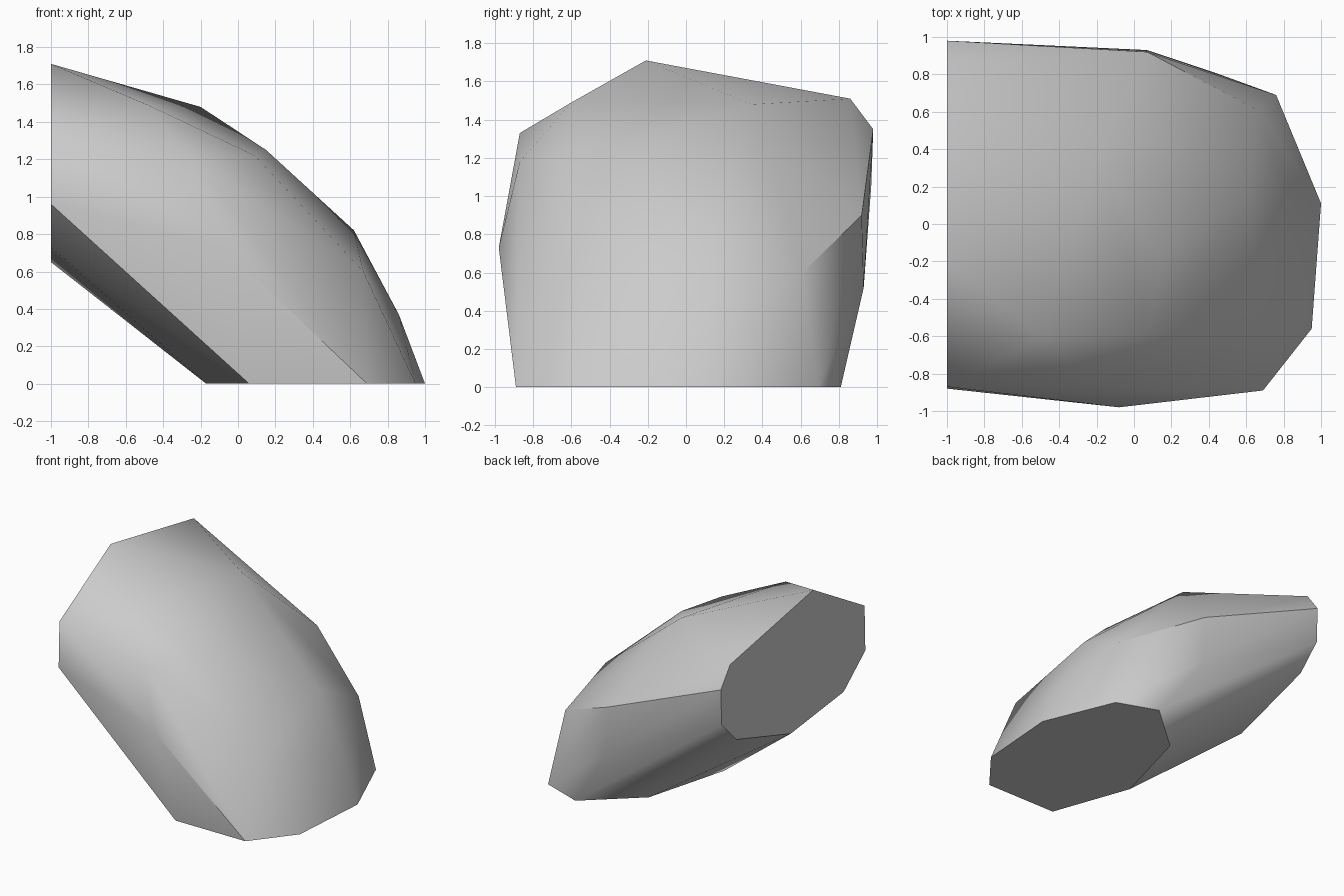
import bpy
import bmesh
import math

# Remove only the default cube
default = bpy.data.objects.get("Cube")
if default:
    bpy.data.objects.remove(default, do_unlink=True)


def make_material(name, colour):
    material = bpy.data.materials.new(name)
    material.use_nodes = True
    material.diffuse_color = colour
    shader = material.node_tree.nodes["Principled BSDF"]
    shader.inputs["Base Color"].default_value = colour
    shader.inputs["Roughness"].default_value = 0.9
    return material


def faceted_stone(name, points, material, sharp_angle):
    """Wrap a faceted skin around the corner points and merge flat facets."""
    bm = bmesh.new()
    for point in points:
        bm.verts.new(point)
    hull = bmesh.ops.convex_hull(bm, input=bm.verts[:])
    spare = {g for g in hull["geom_interior"] + hull["geom_unused"]
             if isinstance(g, bmesh.types.BMVert)}
    bmesh.ops.delete(bm, geom=list(spare), context='VERTS')
    bmesh.ops.dissolve_limit(bm, angle_limit=math.radians(0.5),
                             verts=bm.verts[:], edges=bm.edges[:])
    bmesh.ops.recalc_face_normals(bm, faces=bm.faces[:])
    mesh = bpy.data.meshes.new(name)
    bm.to_mesh(mesh)
    bm.free()
    mesh.materials.append(material)
    stone = bpy.data.objects.new(name, mesh)
    bpy.context.collection.objects.link(stone)

    # Soft facets, with only the strong creases kept sharp
    bpy.ops.object.select_all(action='DESELECT')
    stone.select_set(True)
    bpy.context.view_layer.objects.active = stone
    bpy.ops.object.shade_smooth_by_angle(angle=math.radians(sharp_angle))
    return stone


# Flat cut on the side, as (y, z)
side_cut = [(-.21, 1.71), (-.87, 1.33), (-.88, .96), (-.6, .73), (.08, .65),
            (.78, .87), (.97, 1.06), (.98, 1.35), (.86, 1.51)]

# Flat cut on the ground, as (x, y)
ground_cut = [(.95, -.56), (.69, -.89), (.06, -.89), (-.17, -.25),
              (.02, .45), (.43, .81), (.76, .69), (1, .11)]

# Corners of the rounded outer skin
front_corners = [(-.23, -.87, 1.18), (-.08, -.98, .73), (.67, -.6, .6)]
top_corners = [(-.48, -.6, 1.49), (-.2, .34, 1.48), (.09, -.59, 1.22),
               (.15, -.16, 1.25), (.62, .15, .82), (.86, .12, .37)]
back_corners = [(.07, .92, .9), (.07, .93, .52), (.66, .61, .6)]

corners = [(-1, y, z) for y, z in side_cut]
corners += [(x, y, 0) for x, y in ground_cut]
corners += front_corners + top_corners + back_corners

stone_grey = make_material("stone_grey", (0.6, 0.6, 0.6, 1))
faceted_stone("leaning_rock", corners, stone_grey, sharp_angle=35)
